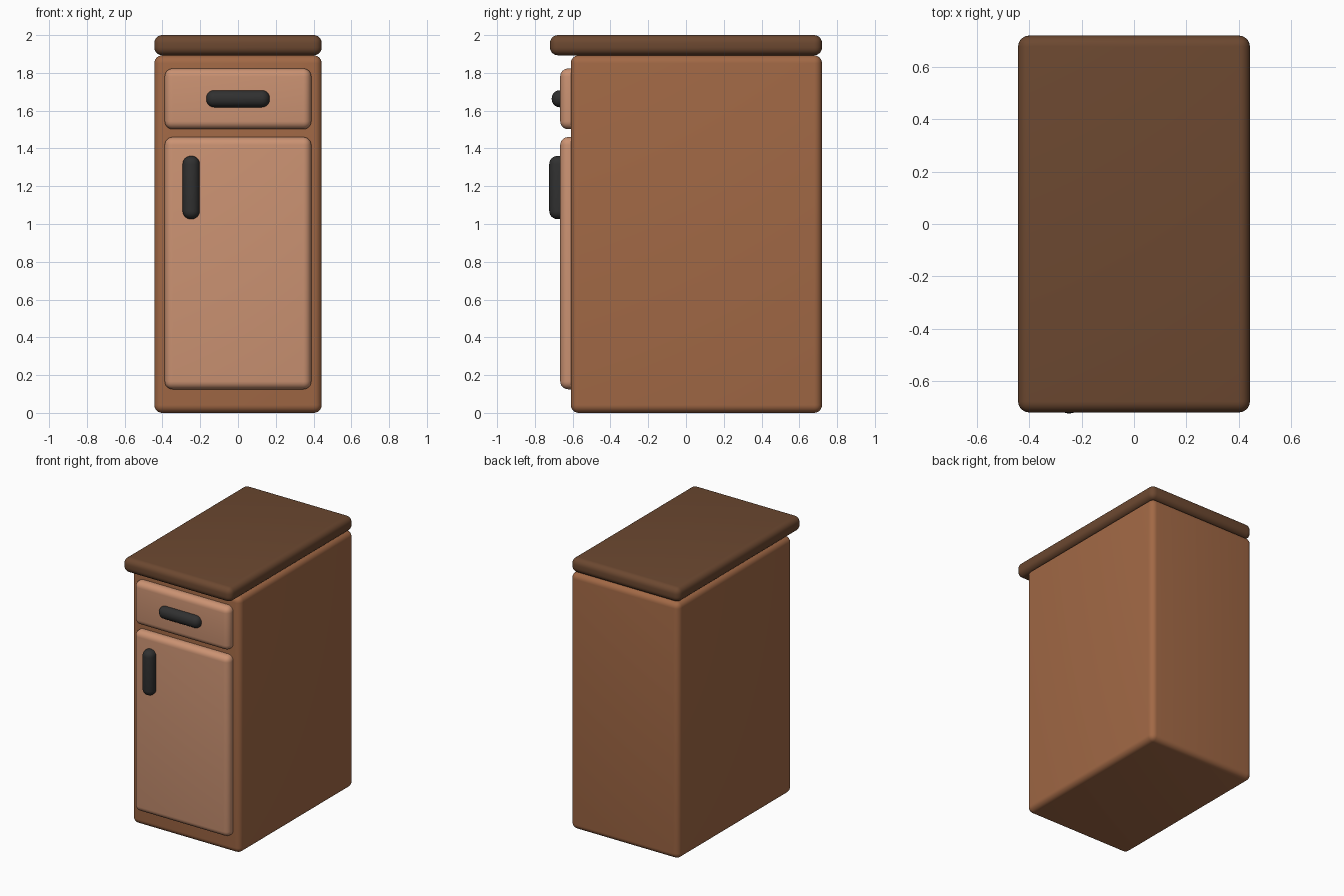
import bpy, math

if "Cube" in bpy.data.objects:
    bpy.data.objects.remove(bpy.data.objects["Cube"])


def material(name, rgb):
    m = bpy.data.materials.new(name)
    m.diffuse_color = (*rgb, 1)
    m.use_nodes = True
    m.node_tree.nodes["Principled BSDF"].inputs["Base Color"].default_value = m.diffuse_color
    return m


wood = material("wood", (0.36, 0.14, 0.06))
light_wood = material("light_wood", (0.60, 0.29, 0.17))
dark_wood = material("dark_wood", (0.15, 0.065, 0.03))
black = material("black", (0.03, 0.03, 0.03))


def rounded_box(name, x, y, z, radius, mat):
    """Box spanning the (min, max) ranges, with rounded edges."""
    spans = (x, y, z)
    bpy.ops.mesh.primitive_cube_add(size=1, location=[(a + b) / 2 for a, b in spans])
    ob = bpy.context.object
    ob.name = name
    ob.scale = [b - a for a, b in spans]
    bpy.ops.object.transform_apply(location=False, rotation=False, scale=True)
    bev = ob.modifiers.new("rounding", 'BEVEL')
    bev.width = radius
    bev.segments = 6
    bev.limit_method = 'NONE'
    bpy.ops.object.modifier_apply(modifier=bev.name)
    bpy.ops.object.shade_smooth_by_angle(angle=math.radians(40))
    ob.data.materials.append(mat)
    return ob


# Cabinet body and overhanging worktop
rounded_box("cabinet_body", (-0.443, 0.443), (-0.61, 0.72), (0, 1.893), 0.042, wood)
rounded_box("worktop", (-0.443, 0.443), (-0.72, 0.72), (1.893, 2.0), 0.042, dark_wood)

# Front panels, set into the body
rounded_box("drawer_front", (-0.388, 0.388), (-0.666, -0.56), (1.502, 1.823), 0.042, light_wood)
rounded_box("door", (-0.388, 0.388), (-0.666, -0.56), (0.125, 1.46), 0.042, light_wood)

# Pill-shaped handles
rounded_box("drawer_handle", (-0.168, 0.168), (-0.711, -0.62), (1.618, 1.708), 0.0425, black)
rounded_box("door_handle", (-0.293, -0.203), (-0.724, -0.62), (1.026, 1.36), 0.0425, black)
